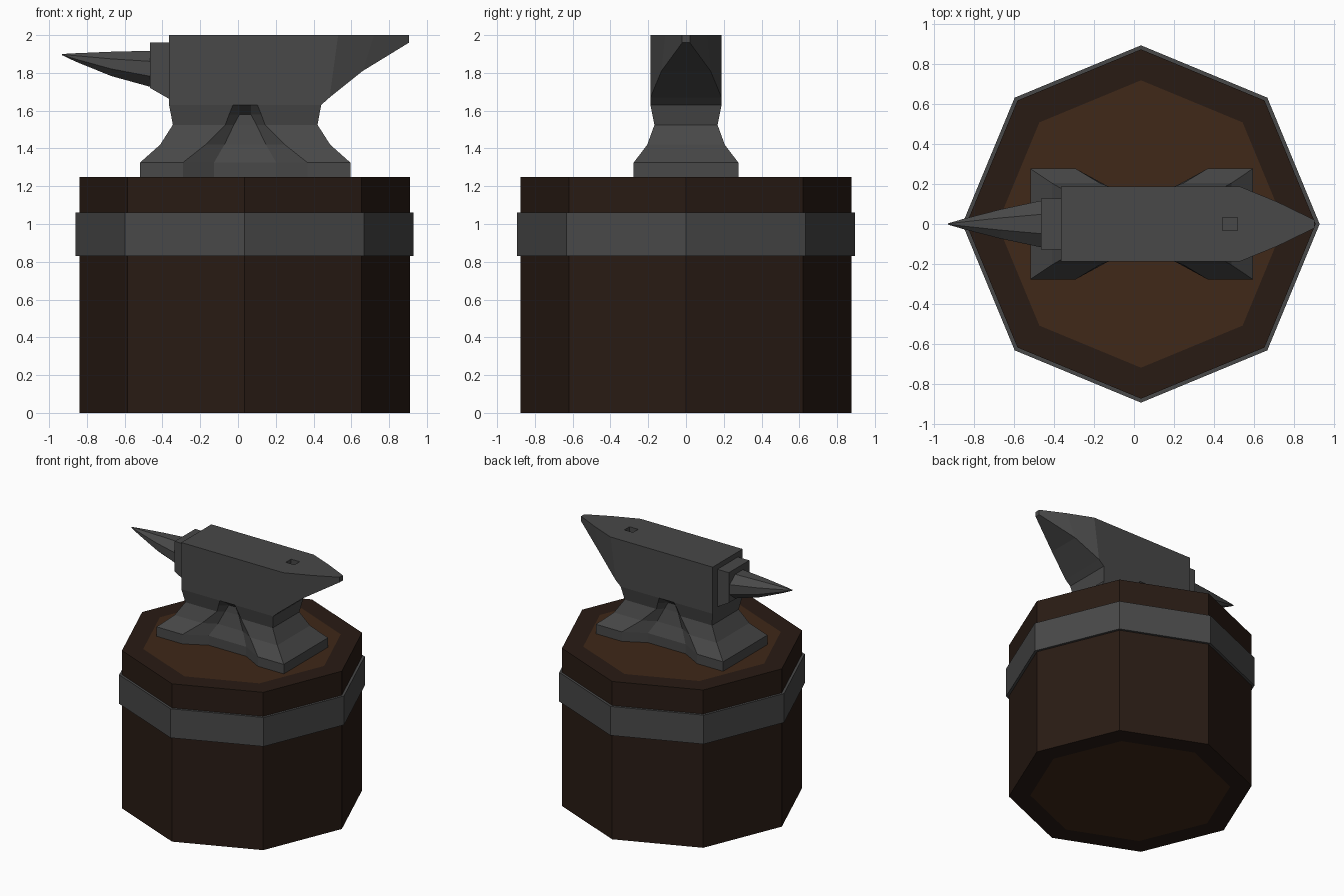
import bpy, bmesh
from math import cos, sin, pi

if "Cube" in bpy.data.objects:
    bpy.data.objects.remove(bpy.data.objects["Cube"])

CX = 0.035  # stump and foot centre in x


def material(name, rgb):
    m = bpy.data.materials.new(name)
    m.diffuse_color = (*rgb, 1)
    m.use_nodes = True
    m.node_tree.nodes["Principled BSDF"].inputs["Base Color"].default_value = m.diffuse_color
    return m


iron = material("iron", (0.065, 0.065, 0.065))
bark = material("bark", (0.022, 0.011, 0.007))
cut_wood = material("cut_wood", (0.05, 0.021, 0.009))


def loft(name, sections, mats, caps=True, cap_mat=0):
    """Skin a list of equal-length point rings, flat shaded."""
    bm = bmesh.new()
    rings = [[bm.verts.new(p) for p in s] for s in sections]
    n = len(rings[0])
    for a, b in zip(rings, rings[1:]):
        for i in range(n):
            j = (i + 1) % n
            bm.faces.new((a[i], a[j], b[j], b[i]))
    if caps:
        for r in (rings[0], rings[-1]):
            bm.faces.new(r).material_index = cap_mat
    bmesh.ops.recalc_face_normals(bm, faces=bm.faces)
    me = bpy.data.meshes.new(name)
    bm.to_mesh(me)
    bm.free()
    for m in mats:
        me.materials.append(m)
    ob = bpy.data.objects.new(name, me)
    bpy.context.collection.objects.link(ob)
    return ob


def octagon(r, z):
    return [(CX + r * cos(i * pi / 4), r * sin(i * pi / 4), z) for i in range(8)]


# Stump with lighter sawn wood on both ends
loft("stump", [octagon(0.72, 0), octagon(0.875, 0), octagon(0.875, 1.25), octagon(0.72, 1.25)],
     [bark, cut_wood], cap_mat=1)

# Iron hoop round the stump
loft("hoop", [octagon(0.865, 0.83), octagon(0.895, 0.83), octagon(0.895, 1.06), octagon(0.865, 1.06)],
     [iron], caps=False)


# Anvil foot and waist: rectangle with a notch in the front and back
def foot_ring(z, hl, hw, xo, xi, yi):
    half = [(hl, -hw), (hl, hw), (xo, hw), (xi, yi), (-xi, yi), (-xo, hw)]
    pts = half + [(-x, -y) for x, y in half]
    return [(x + CX + 0.003, y, z) for x, y in pts]


loft("anvil_foot", [foot_ring(*s) for s in (
    (1.25, 0.557, 0.277, 0.33, 0.165, 0.187),
    (1.325, 0.557, 0.277, 0.33, 0.165, 0.187),
    (1.42, 0.45, 0.205, 0.21, 0.11, 0.15),
    (1.525, 0.383, 0.167, 0.105, 0.06, 0.13),
    (1.58, 0.393, 0.178, 0.085, 0.03, 0.125),
    (1.63, 0.403, 0.188, 0.065, 0.03, 0.188))], [iron])


# Anvil body with tapered heel: top x, bottom x, bottom z, half widths
def body_ring(xt, xb, zb, wt, wb):
    return [(xt, -wt, 2.0), (xt, wt, 2.0), (xb, wb, zb), (xb, -wb, zb)]


body = loft("anvil_body", [body_ring(*s) for s in (
    (-0.365, -0.365, 1.63, 0.188, 0.188),
    (0.44, 0.44, 1.63, 0.188, 0.188),
    (0.53, 0.485, 1.67, 0.188, 0.188),
    (0.72, 0.66, 1.81, 0.11, 0.13),
    (0.905, 0.905, 1.96, 0.02, 0.02))], [iron])

# Square tool hole in the face
bpy.ops.mesh.primitive_cube_add(size=1, location=(0.48, 0, 2.0))
cutter = bpy.context.object
cutter.name = "hole_cutter"
cutter.scale = (0.075, 0.065, 0.08)
cutter.data.materials.append(iron)
cutter.hide_render = True
cutter.display_type = 'WIRE'
mod = body.modifiers.new("tool_hole", 'BOOLEAN')
mod.operation = 'DIFFERENCE'
mod.object = cutter
mod.solver = 'EXACT'

# Step block between body and horn
loft("horn_block", [[(x, -0.128, 1.96), (x, 0.128, 1.96), (x, 0.128, z), (x, -0.128, z)]
                    for x, z in ((-0.36, 1.66), (-0.465, 1.72))], [iron])


# Eight-sided horn: x, top z, bottom z, half width
def horn_ring(x, top, bottom, w):
    c, r = (top + bottom) / 2, (top - bottom) / 2
    k = cos(pi / 8)
    return [(x, w * cos((i + .5) * pi / 4) / k, c + r * sin((i + .5) * pi / 4) / k) for i in range(8)]


loft("horn", [horn_ring(*s) for s in (
    (-0.46, 1.917, 1.725, 0.118),
    (-0.67, 1.912, 1.783, 0.073),
    (-0.86, 1.904, 1.86, 0.024),
    (-0.932, 1.9, 1.894, 0.003))], [iron])
